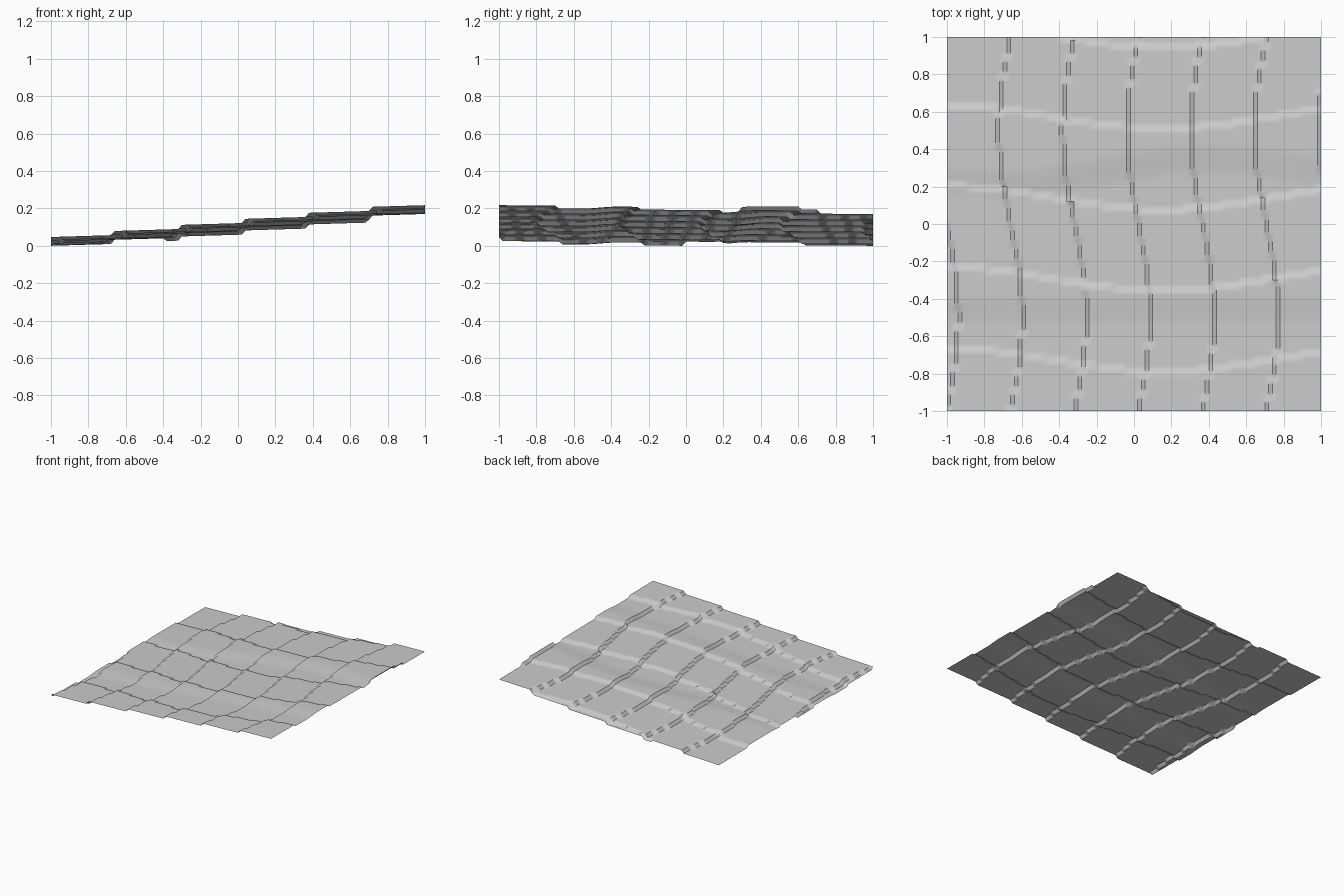
import bpy, bmesh, math

cube = bpy.data.objects.get("Cube")
if cube:
    bpy.data.objects.remove(cube)


def ease(t):
    """Smooth ramp from 0 to 1."""
    t = max(0.0, min(1.0, t))
    return t * t * (3 - 2 * t)


def height(x, y):
    # wavy terraces climbing towards +x and dropping towards +y
    climbs = math.floor((x + 0.66 + 0.063 * math.sin(math.pi * y)) / 0.342)
    drops = math.floor((y - 0.573 + 0.063 * math.cos(2.73 * (x - 0.15))) / 0.433)
    z = 0.022 * climbs - 0.015 * drops + 0.03 * x - 0.006 * y
    # two soft swells running across the sheet
    swell = 0.28 + 0.065 * math.sin(2.8 * (x + 0.16))
    z += 0.014 * ease((y - swell) / 0.2 + 0.5)
    z += 0.011 * ease((y + 0.46) / 0.18 + 0.5)
    return z


# terrain sheet
bm = bmesh.new()
bmesh.ops.create_grid(bm, x_segments=100, y_segments=100, size=1)
for v in bm.verts:
    v.co.z = height(v.co.x, v.co.y)
low = min(v.co.z for v in bm.verts)
for v in bm.verts:
    v.co.z -= low
mesh = bpy.data.meshes.new("terrain_sheet")
bm.to_mesh(mesh)
bm.free()
sheet = bpy.data.objects.new("terrain_sheet", mesh)
bpy.context.collection.objects.link(sheet)

# plain grey surface
grey = bpy.data.materials.new("light_grey")
grey.use_nodes = True
colour = (0.6, 0.6, 0.6, 1)
grey.diffuse_color = colour
grey.node_tree.nodes["Principled BSDF"].inputs["Base Color"].default_value = colour
mesh.materials.append(grey)

# smooth slopes with crisp terrace edges
bpy.ops.object.select_all(action='DESELECT')
sheet.select_set(True)
bpy.context.view_layer.objects.active = sheet
bpy.ops.object.shade_smooth_by_angle(angle=math.radians(40))
